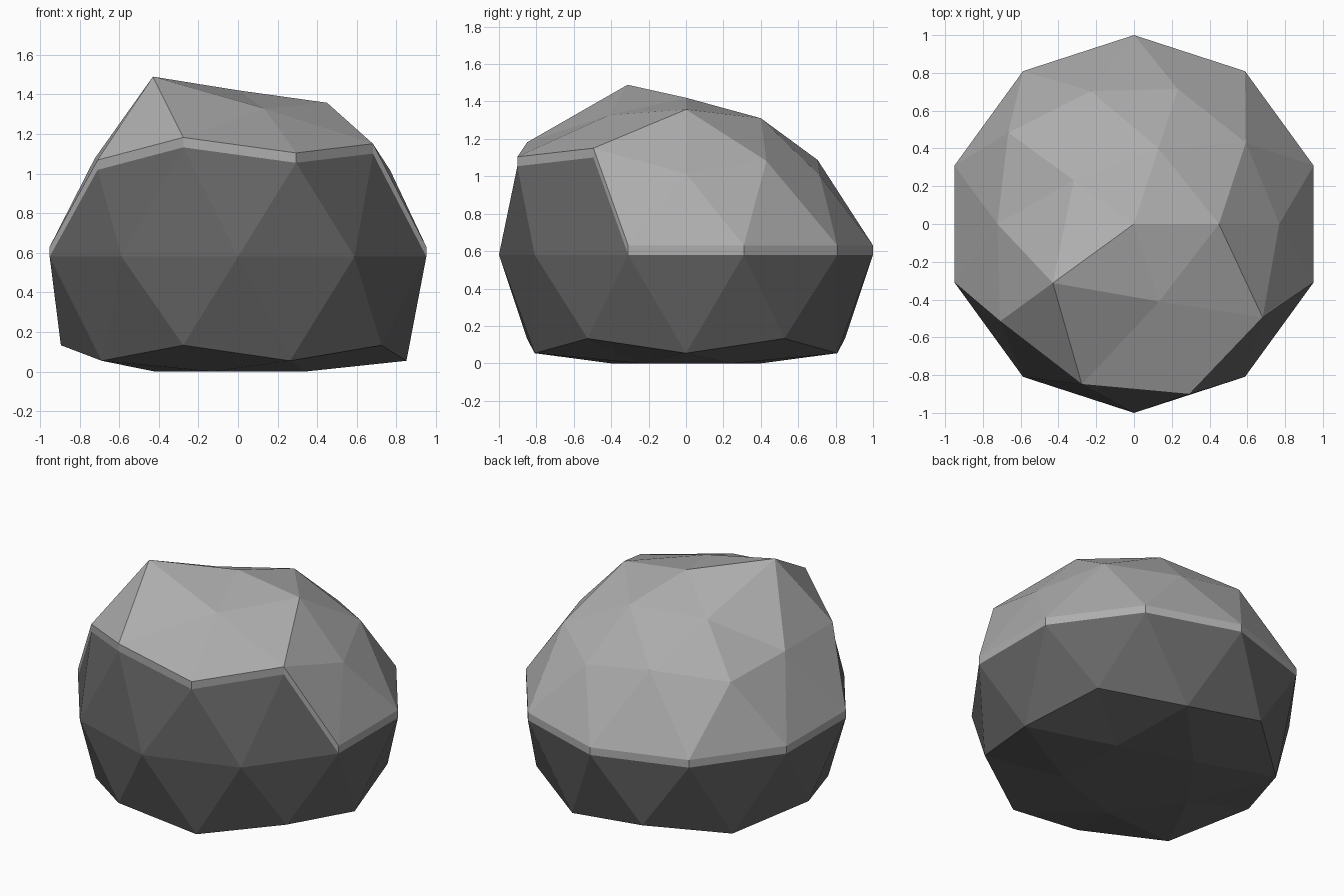
import bpy, bmesh, math
from mathutils import Vector

cube = bpy.data.objects.get("Cube")
if cube:
    bpy.data.objects.remove(cube, do_unlink=True)

EQUATOR = 0.58      # height of the widest ring
THICKNESS = 0.05    # depth of the pale upper layer

# Radial weathering of each ring above the equator, counter-clockwise from +x
SHOULDER = [0.86, 0.86, 0.84, 0.87, 0.92, 0.85, 0.98, 1.05, 1.06, 0.99]
CROWN = [0.855, 0.80, 0.75, 1.01, 0.82]
PEAK = 0.79


def make_material(name, value):
    mat = bpy.data.materials.new(name)
    mat.use_nodes = True
    colour = (value, value, value, 1)
    mat.diffuse_color = colour
    mat.node_tree.nodes["Principled BSDF"].inputs["Base Color"].default_value = colour
    return mat


def weather(co):
    """Chip the upper rings inward and flatten the underside."""
    turn = math.atan2(co.y, co.x) / math.tau
    if co.z > 0.95:
        return co * PEAK
    if co.z > 0.7:
        return co * CROWN[round(turn * 5) % 5]
    if co.z > 0.2:
        return co * SHOULDER[round(turn * 10) % 10]
    if co.z < -0.7:
        return Vector((co.x * 0.8, co.y * 0.8, -EQUATOR))
    return co.copy()


def is_stone(face):
    """Lower half, plus the exposed band on the front."""
    c = face.calc_center_median()
    return c.z < 0 or (c.z < 0.45 and c.y < -0.4)


def make_part(name, mat, stone):
    bm = bmesh.new()
    bmesh.ops.create_icosphere(bm, subdivisions=2, radius=1)
    unwanted = [f for f in bm.faces if is_stone(f) != stone]
    bmesh.ops.delete(bm, geom=unwanted, context='FACES')
    for v in bm.verts:
        v.co = weather(v.co)
        v.co.z += EQUATOR
    if not stone:
        # Lift the layer and drop a skirt from its rim to the stone
        for v in bm.verts:
            v.co.z += THICKNESS
        rim = [e for e in bm.edges if e.is_boundary]
        skirt = bmesh.ops.extrude_edge_only(bm, edges=rim)["geom"]
        for v in skirt:
            if isinstance(v, bmesh.types.BMVert):
                v.co.z -= THICKNESS
        bmesh.ops.recalc_face_normals(bm, faces=bm.faces[:])
    mesh = bpy.data.meshes.new(name)
    bm.to_mesh(mesh)
    bm.free()
    mesh.materials.append(mat)
    obj = bpy.data.objects.new(name, mesh)
    bpy.context.collection.objects.link(obj)


make_part("stone_body", make_material("dark grey", 0.13), True)
make_part("upper_layer", make_material("light grey", 0.42), False)
